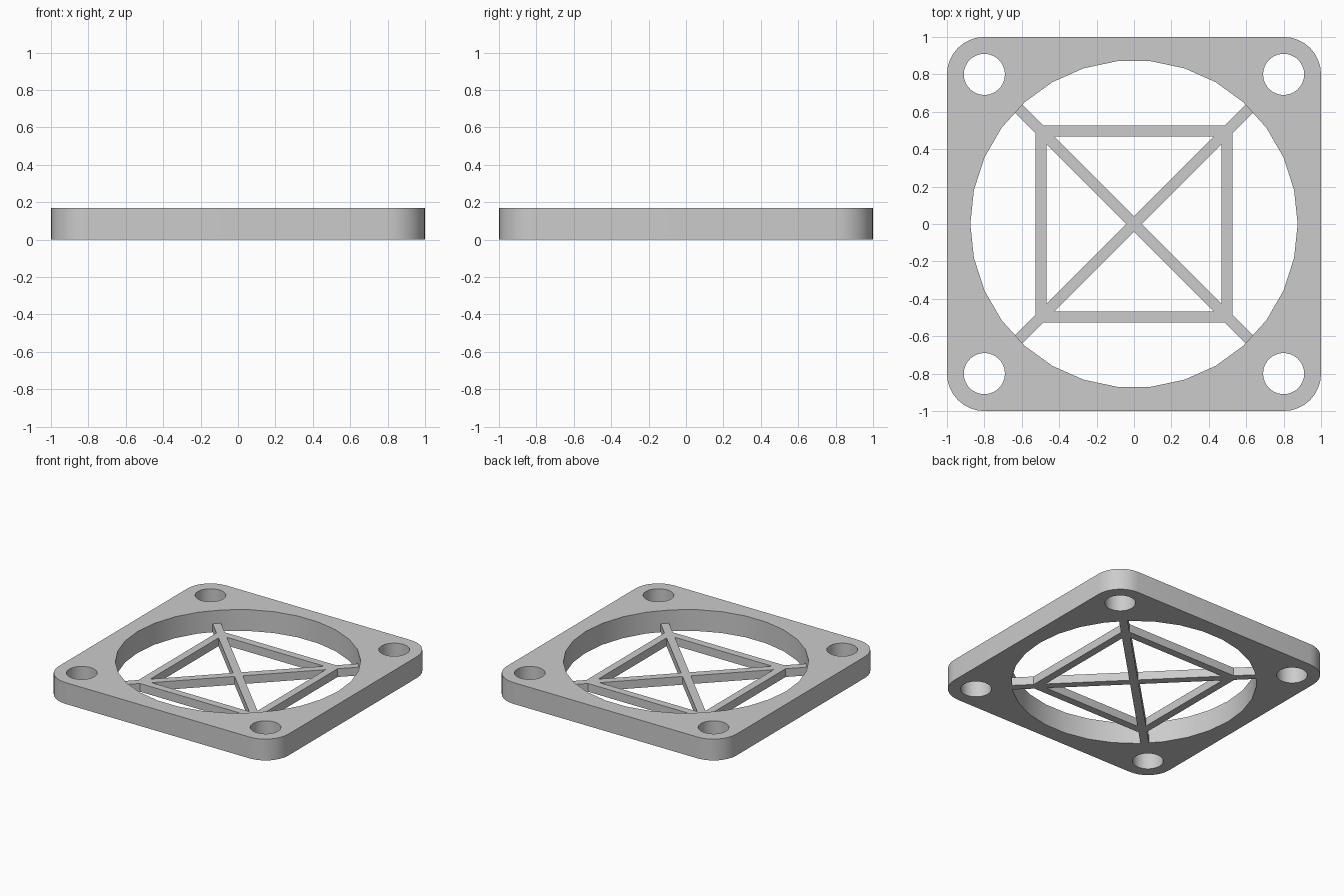
import bpy
from math import sin, cos, pi, sqrt

cube = bpy.data.objects.get("Cube")
if cube:
    bpy.data.objects.remove(cube, do_unlink=True)

FRAME_H, GRILL_H = 0.168, 0.065
HOLE_R, BOLT_R, BOLT_POS = 0.875, 0.11, 0.8
BAR, RING = 0.03, 0.497          # half bar width, ring bar centre line
SIGNS = ((1, 1), (-1, 1), (-1, -1), (1, -1))

grey = bpy.data.materials.new("plain grey")
grey.use_nodes = True
grey.diffuse_color = (0.6, 0.6, 0.6, 1)
grey.node_tree.nodes["Principled BSDF"].inputs["Base Color"].default_value = (0.6, 0.6, 0.6, 1)


def arc(cx, cy, r, start, sweep, steps):
    return [(cx + r * cos(start + sweep * i / steps), cy + r * sin(start + sweep * i / steps))
            for i in range(steps)]


def turned(points, quarter):
    """Rotate a 2D outline by quarter turns."""
    for _ in range(quarter):
        points = [(-y, x) for x, y in points]
    return points


def plate(name, loops, height):
    """Extrude an outline with holes, standing on the ground."""
    curve = bpy.data.curves.new(name, "CURVE")
    curve.dimensions = "2D"
    curve.fill_mode = "BOTH"
    curve.extrude = height / 2
    for loop in loops:
        spline = curve.splines.new("POLY")
        spline.points.add(len(loop) - 1)
        for point, (x, y) in zip(spline.points, loop):
            point.co = (x, y, 0, 1)
        spline.use_cyclic_u = True
    obj = bpy.data.objects.new(name, curve)
    bpy.context.collection.objects.link(obj)
    bpy.ops.object.select_all(action="DESELECT")
    obj.select_set(True)
    bpy.context.view_layer.objects.active = obj
    bpy.ops.object.convert(target="MESH")
    obj = bpy.context.object
    for v in obj.data.vertices:
        v.co.z += height / 2
    # Weld the caps to the walls
    bpy.ops.object.mode_set(mode="EDIT")
    bpy.ops.mesh.select_all(action="SELECT")
    bpy.ops.mesh.remove_doubles(threshold=0.0001)
    bpy.ops.mesh.normals_make_consistent(inside=False)
    bpy.ops.object.mode_set(mode="OBJECT")
    obj.data.materials.clear()
    obj.data.materials.append(grey)
    bpy.ops.object.shade_smooth_by_angle(angle=pi / 6)
    return obj


# Frame: rounded square with a large opening and four bolt holes
outline = []
for q in range(4):
    outline += turned(arc(0.8, 0.8, 0.2, 0, pi / 2, 8) + [(0.8, 1.0)], q)
holes = [arc(0, 0, HOLE_R, 0, 2 * pi, 30)]
holes += [arc(sx * BOLT_POS, sy * BOLT_POS, BOLT_R, 0, 2 * pi, 30) for sx, sy in SIGNS]
plate("fan_frame", [outline] + holes, FRAME_H)

# Grill: square ring with diagonal spokes that reach into the frame
skew = BAR * sqrt(2)             # diagonal bar half width along an axis
outer, inner = RING + BAR, RING - BAR
tip, side = 0.885 / sqrt(2), BAR / sqrt(2)
spoke = [(outer, outer - skew), (tip + side, tip - side),
         (tip - side, tip + side), (outer - skew, outer)]
window = [(skew, 0), (inner, inner - skew), (inner, skew - inner)]
grill_outline = [p for q in range(4) for p in turned(spoke, q)]
plate("guard_grill", [grill_outline] + [turned(window, q) for q in range(4)], GRILL_H)
